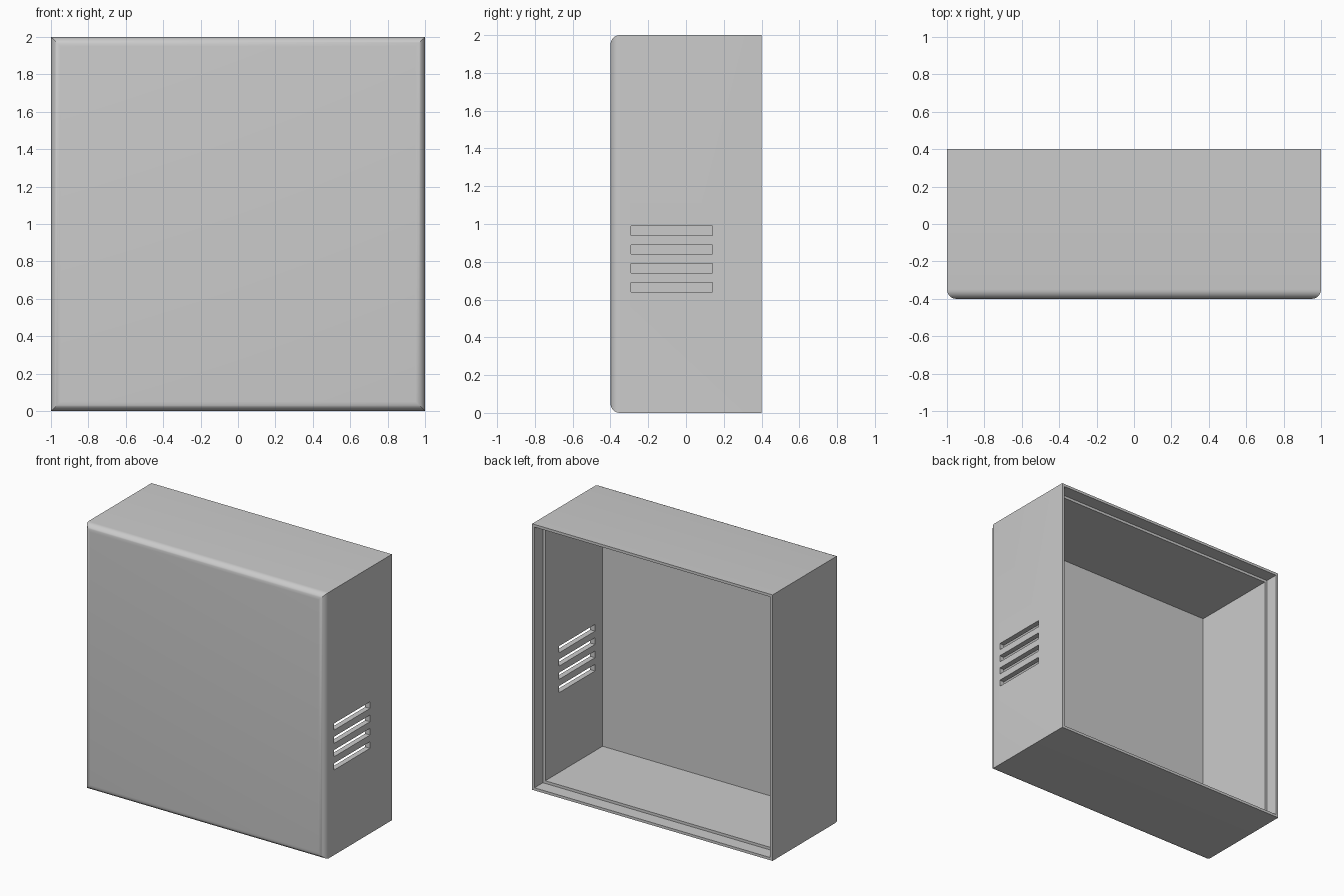
import bpy
import bmesh
from math import sin, cos, pi, radians
from mathutils import Matrix

default = bpy.data.objects.get("Cube")
if default:
    bpy.data.objects.remove(default, do_unlink=True)

HALF, FRONT, BACK = 1.0, -0.4, 0.4
RADIUS, STEPS = 0.05, 8
RIM, WALL, LIP_DEPTH, PANEL = 0.02, 0.04, 0.1, 0.02

grey = bpy.data.materials.new("light_grey")
grey.use_nodes = True
colour = (0.6, 0.6, 0.6, 1)
grey.diffuse_color = colour
grey.node_tree.nodes["Principled BSDF"].inputs["Base Color"].default_value = colour


def make_object(name, bm):
    bmesh.ops.recalc_face_normals(bm, faces=bm.faces)
    mesh = bpy.data.meshes.new(name)
    bm.to_mesh(mesh)
    bm.free()
    mesh.materials.append(grey)
    obj = bpy.data.objects.new(name, mesh)
    bpy.context.collection.objects.link(obj)
    return obj


# Wall section as (inset, y): rounded front edge, outer side, stepped rim, inside
section = []
for i in range(STEPS + 1):
    a = i / STEPS * pi / 2
    section.append((RADIUS * (1 - sin(a)), FRONT + RADIUS * (1 - cos(a))))
section += [
    (0, BACK), (RIM, BACK), (RIM, BACK - LIP_DEPTH),
    (WALL, BACK - LIP_DEPTH), (WALL, FRONT + PANEL),
]

# Open-backed housing: square rings bridged along the section, capped at both ends
bm = bmesh.new()
rings = []
for inset, y in section:
    h = HALF - inset
    rings.append([bm.verts.new((sx * h, y, HALF + sz * h))
                  for sx, sz in ((-1, -1), (1, -1), (1, 1), (-1, 1))])
for a, b in zip(rings, rings[1:]):
    for i in range(4):
        j = (i + 1) % 4
        bm.faces.new((a[i], a[j], b[j], b[i]))
bm.faces.new(rings[0])
bm.faces.new(rings[-1])
housing = make_object("housing", bm)

# Four vent slots through the left wall
bm = bmesh.new()
for i in range(4):
    place = Matrix.Translation((HALF, -0.075, 0.665 + 0.1 * i))
    bmesh.ops.create_cube(bm, size=1, matrix=place @ Matrix.Diagonal((0.2, 0.43, 0.05, 1)))
cutter = make_object("vent_cutter", bm)
cutter.hide_render = True

bpy.ops.object.select_all(action='DESELECT')
housing.select_set(True)
bpy.context.view_layer.objects.active = housing
cut = housing.modifiers.new("vents", 'BOOLEAN')
cut.operation = 'DIFFERENCE'
cut.solver = 'EXACT'
cut.object = cutter
bpy.ops.object.modifier_apply(modifier=cut.name)
bpy.data.objects.remove(cutter, do_unlink=True)

# Smooth the rounded front edge, keep everything else crisp
bpy.ops.object.shade_smooth_by_angle(angle=radians(30))
